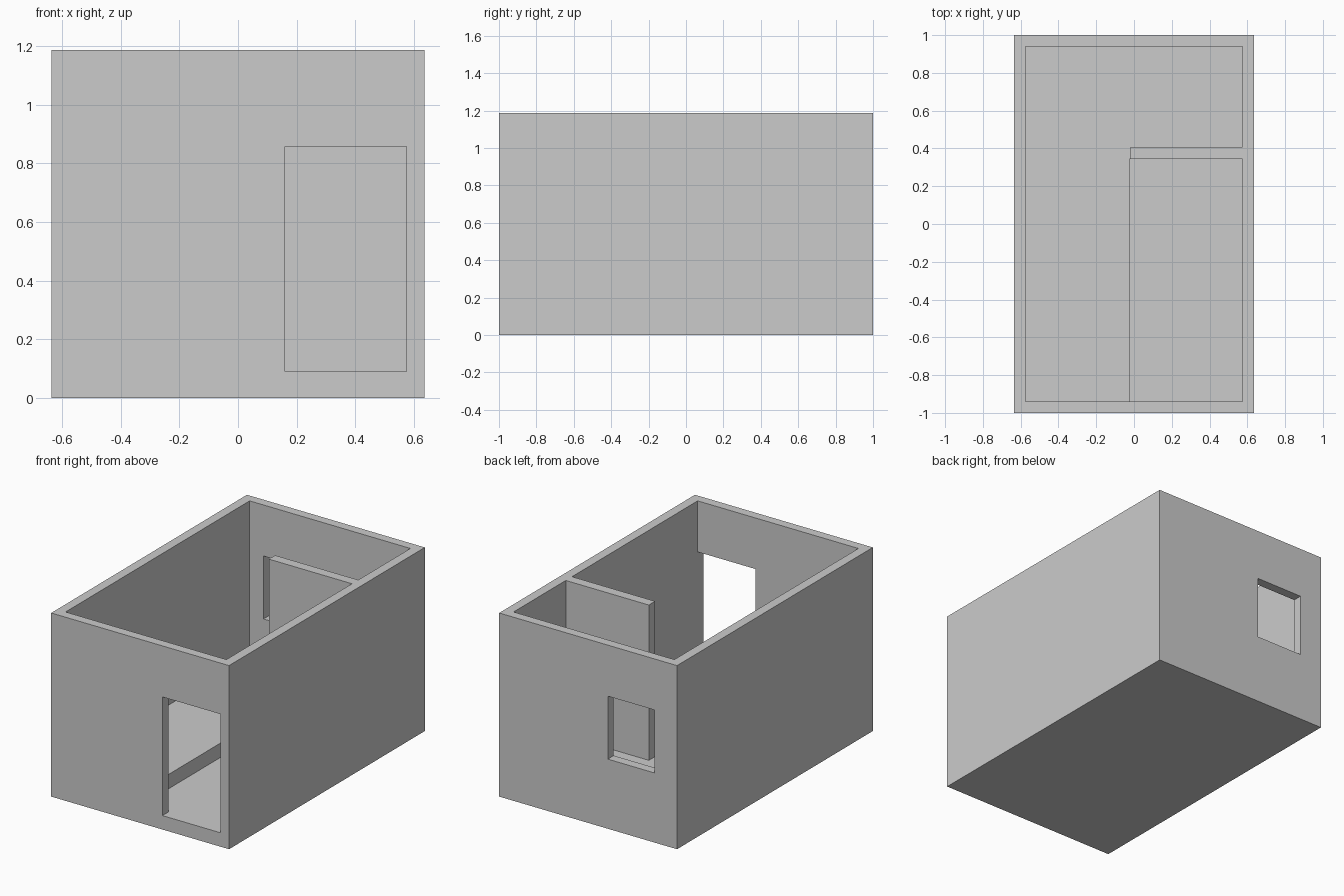
import bpy, bmesh

if "Cube" in bpy.data.objects:
    bpy.data.objects.remove(bpy.data.objects["Cube"])

W, D, H = 0.636, 1.0, 1.187        # outer half width, half depth, height
IX, IY = 0.575, 0.94               # inner half width, half depth
ENTRY_Z, ROOM_Z = 0.09, 0.183      # sunken entry floor, raised room floor
PX, PY0, PY1 = -0.019, 0.343, 0.407  # partition end and faces
STEP_X = -0.024                    # edge of raised floor


def prism(name, outline, z0, z1):
    """Extrude a counter-clockwise xy outline from z0 to z1."""
    bm = bmesh.new()
    face = bm.faces.new([bm.verts.new((x, y, z0)) for x, y in outline])
    ext = bmesh.ops.extrude_face_region(bm, geom=[face])["geom"]
    for v in ext:
        if isinstance(v, bmesh.types.BMVert):
            v.co.z = z1
    bmesh.ops.recalc_face_normals(bm, faces=bm.faces)
    mesh = bpy.data.meshes.new(name)
    bm.to_mesh(mesh)
    bm.free()
    obj = bpy.data.objects.new(name, mesh)
    bpy.context.collection.objects.link(obj)
    return obj


def box(name, x0, x1, y0, y1, z0, z1):
    return prism(name, [(x0, y0), (x1, y0), (x1, y1), (x0, y1)], z0, z1)


# Solid block that becomes the open-topped house
house = box("house_shell", -W, W, -D, D, 0, H)

# Hollows: room around the partition, sunken entry, doorway, rear window
room_outline = [(-IX, -IY), (IX, -IY), (IX, PY0), (PX, PY0),
                (PX, PY1), (IX, PY1), (IX, IY), (-IX, IY)]
cutters = [
    prism("room_cutter", room_outline, ROOM_Z, H + 0.2),
    box("entry_cutter", STEP_X, IX, -IY, PY0, ENTRY_Z, 0.5),
    box("door_cutter", 0.16, IX, -D - 0.1, -0.8, ENTRY_Z, 0.857),
    box("window_cutter", -0.476, -0.141, 0.8, D + 0.1, 0.45, 0.857),
]

bpy.context.view_layer.objects.active = house
for cutter in cutters:
    cutter.hide_render = True
    mod = house.modifiers.new(cutter.name, "BOOLEAN")
    mod.operation = "DIFFERENCE"
    mod.solver = "EXACT"
    mod.object = cutter
    bpy.ops.object.modifier_apply(modifier=mod.name)
    bpy.data.objects.remove(cutter)
